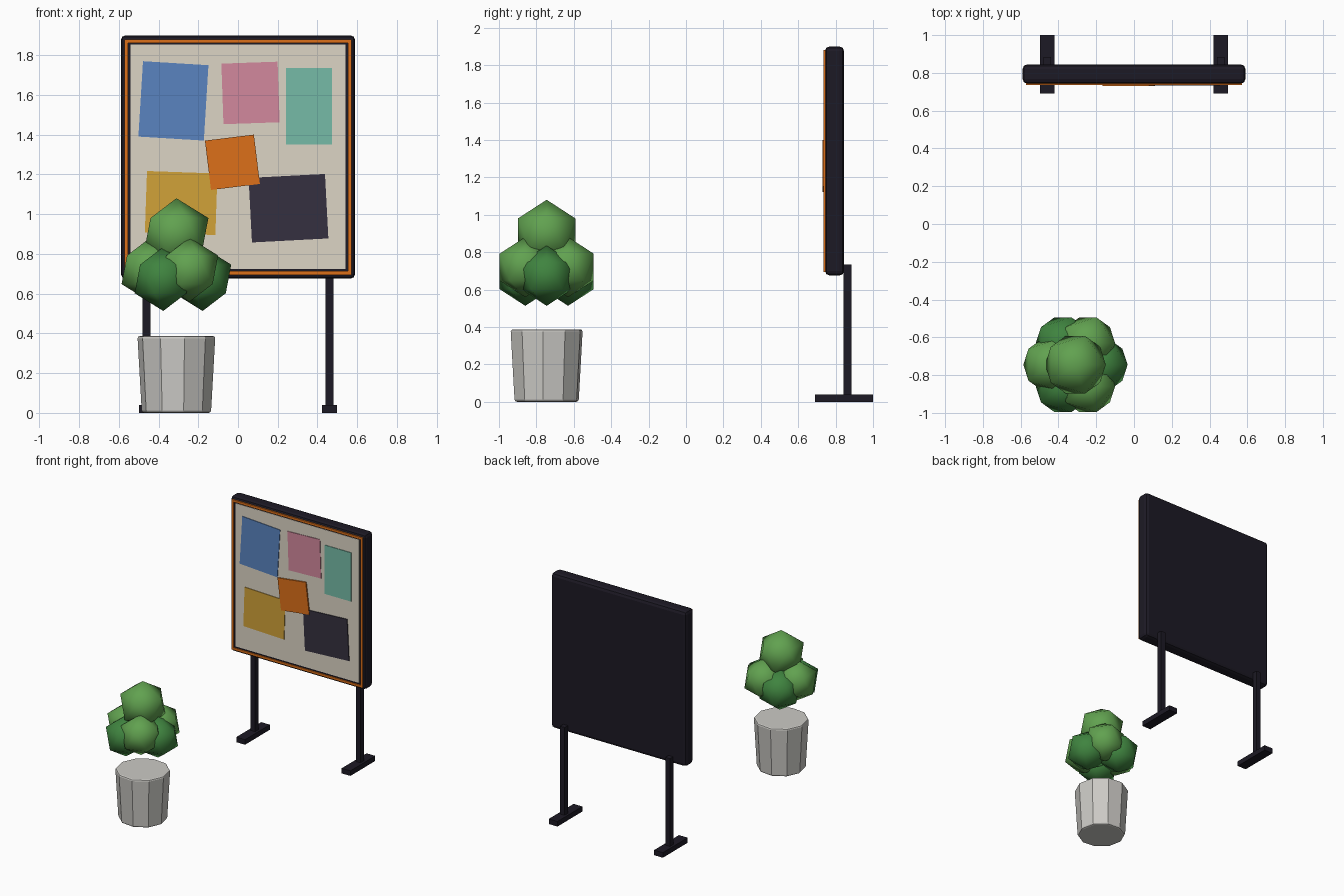
import bpy
from math import radians, cos, sin

if "Cube" in bpy.data.objects:
    bpy.data.objects.remove(bpy.data.objects["Cube"])


def paint(obj, name, rgb):
    mat = bpy.data.materials.get(name) or bpy.data.materials.new(name)
    mat.diffuse_color = (*rgb, 1)
    mat.use_nodes = True
    mat.node_tree.nodes["Principled BSDF"].inputs["Base Color"].default_value = mat.diffuse_color
    obj.data.materials.append(mat)


def box(name, x, y, z, colour, bevel=0, tilt=0):
    """Box from (min, max) ranges, tilted in the board plane."""
    bpy.ops.mesh.primitive_cube_add(size=1)
    o = bpy.context.object
    o.name = name
    o.scale = [r[1] - r[0] for r in (x, y, z)]
    bpy.ops.object.transform_apply(location=False, rotation=False, scale=True)
    o.location = [(r[0] + r[1]) / 2 for r in (x, y, z)]
    o.rotation_euler.y = radians(-tilt)
    if bevel:
        m = o.modifiers.new("Bevel", "BEVEL")
        m.width, m.segments = bevel, 2
    paint(o, *colour)
    return o


DARK = ("dark", (0.012, 0.010, 0.018))
ORANGE = ("orange", (0.72, 0.16, 0.01))
CREAM = ("cream", (0.72, 0.66, 0.56))

# Board body and pin surface
box("board_body", (-0.59, 0.59), (0.743, 0.845), (0.675, 1.90), DARK, 0.025)
box("pin_surface", (-0.54, 0.54), (0.7405, 0.76), (0.725, 1.855), CREAM)

# Orange trim
for s, side in ((-1, "left"), (1, "right")):
    xs = sorted((s * 0.553, s * 0.571))
    box(f"trim_{side}", xs, (0.735, 0.76), (0.695, 1.88), ORANGE)
box("trim_bottom", (-0.553, 0.553), (0.735, 0.76), (0.695, 0.713), ORANGE)
box("trim_top", (-0.553, 0.553), (0.735, 0.76), (1.862, 1.88), ORANGE)

# Pinned sheets: name, centre x, z, width, height, tilt, front y, colour
sheets = [
    ("blue_sheet", -0.325, 1.57, 0.33, 0.38, -3.5, 0.736, ("blue", (0.10, 0.23, 0.53))),
    ("pink_sheet", 0.063, 1.61, 0.283, 0.305, 2, 0.736, ("pink", (0.65, 0.25, 0.34))),
    ("green_sheet", 0.357, 1.543, 0.23, 0.385, 0, 0.736, ("mint", (0.18, 0.50, 0.39))),
    ("yellow_sheet", -0.286, 1.056, 0.355, 0.31, -2, 0.736, ("yellow", (0.64, 0.36, 0.04))),
    ("dark_sheet", 0.254, 1.03, 0.385, 0.325, 3, 0.734, ("charcoal", (0.035, 0.030, 0.05))),
    ("orange_sheet", -0.028, 1.261, 0.248, 0.25, 7, 0.730, ORANGE),
]
for name, x, z, w, h, tilt, y, colour in sheets:
    box(name, (x - w / 2, x + w / 2), (y, 0.743), (z - h / 2, z + h / 2), colour, 0, tilt)

# Legs and feet
for s, side in ((-1, "left"), (1, "right")):
    x = s * 0.46
    box(f"{side}_leg", (x - 0.02, x + 0.02), (0.842, 0.885), (0.03, 0.733), DARK)
    box(f"{side}_foot", (x - 0.038, x + 0.038), (0.69, 1.0), (0, 0.04), DARK)

# Tapered faceted pot
PX, PY = -0.31, -0.745
bpy.ops.mesh.primitive_cone_add(vertices=10, radius1=0.175, radius2=0.197, depth=0.387,
                                location=(PX, PY, 0.1935), rotation=(0, 0, radians(12)))
pot = bpy.context.object
pot.name = "plant_pot"
bev = pot.modifiers.new("Bevel", "BEVEL")
bev.width, bev.segments, bev.angle_limit = 0.012, 2, radians(50)
paint(pot, "pot", (0.60, 0.59, 0.56))


# Foliage clumps
def clump(name, x, y, z, r, colour):
    bpy.ops.mesh.primitive_ico_sphere_add(subdivisions=1, radius=r, location=(x, y, z))
    o = bpy.context.object
    o.name = name
    bpy.ops.object.shade_smooth()
    paint(o, *colour)


LIGHT = ("leaf_light", (0.12, 0.36, 0.08))
DEEP = ("leaf_deep", (0.05, 0.23, 0.05))
clump("foliage_top", PX, PY, 0.90, 0.18, LIGHT)
for i in range(3):
    for name, a, z, colour in (("foliage_middle", 60, 0.72, LIGHT), ("foliage_lower", 0, 0.674, DEEP)):
        t = radians(a + 120 * i)
        clump(f"{name}_{i + 1}", PX + 0.132 * cos(t), PY + 0.132 * sin(t), z, 0.161, colour)
